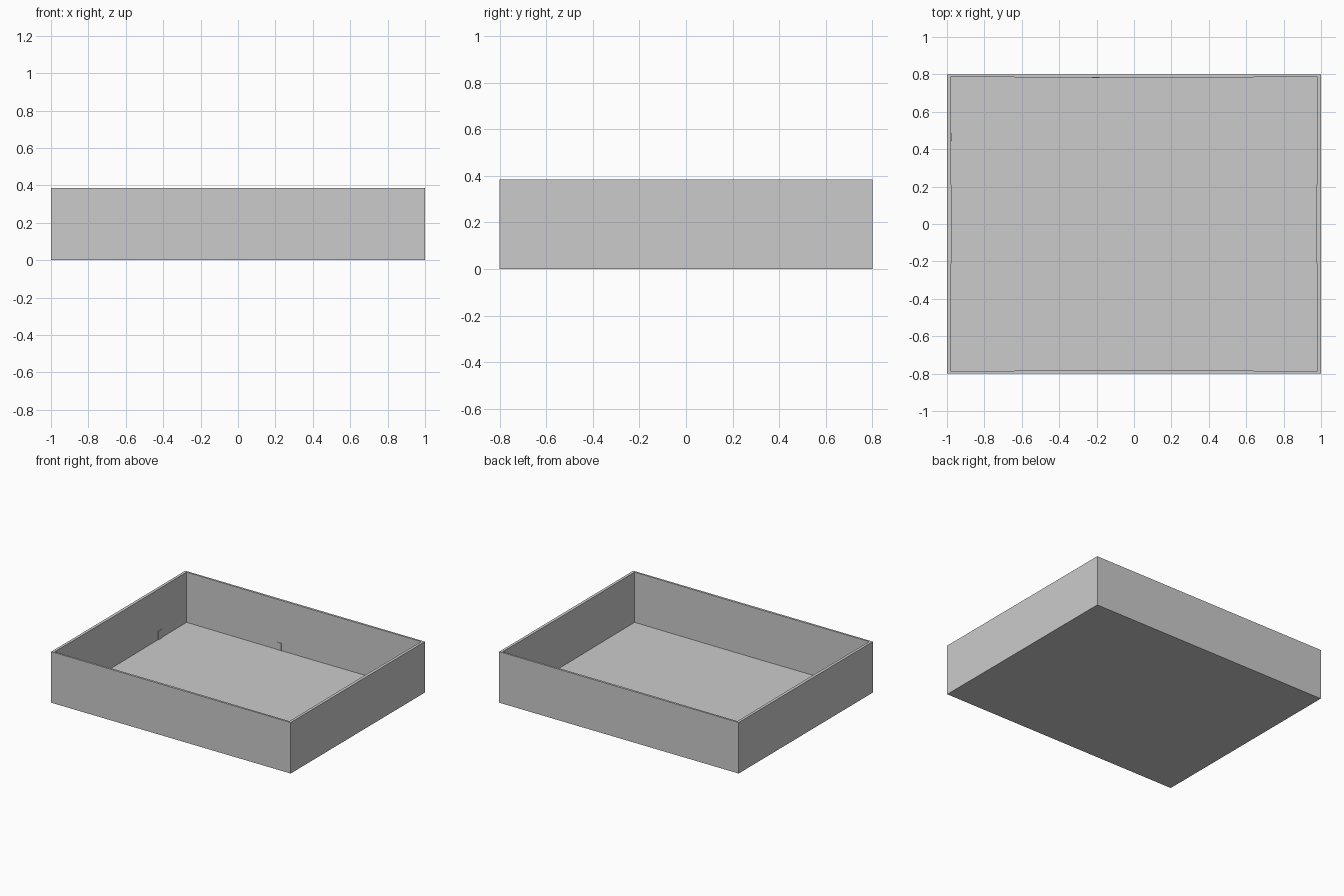
import bpy, bmesh

if "Cube" in bpy.data.objects:
    bpy.data.objects.remove(bpy.data.objects["Cube"])

W, D, H = 1.0, 0.8, 0.385      # half width, half depth, height
TX, TY, FLOOR = 0.02, 0.014, 0.006
BOW = 0.004                    # inner faces bulge slightly at mid-span


def ring(x, y, bow):
    """Rectangle with mid-side points, optionally bowed inward."""
    return [(-x, -y), (0, -y + bow), (x, -y), (x - bow, 0),
            (x, y), (0, y - bow), (-x, y), (-x + bow, 0)]


def link(name, bm):
    bmesh.ops.recalc_face_normals(bm, faces=bm.faces[:])
    me = bpy.data.meshes.new(name)
    bm.to_mesh(me)
    bm.free()
    ob = bpy.data.objects.new(name, me)
    bpy.context.collection.objects.link(ob)
    return ob


def box(name, lo, hi):
    bm = bmesh.new()
    bmesh.ops.create_cube(bm, size=1)
    for v in bm.verts:
        v.co = [(a + b) / 2 + c * (b - a) for a, b, c in zip(lo, hi, v.co)]
    return link(name, bm)


# Open tray: outer shell, rim, inner walls and floor
bm = bmesh.new()
outer, inner = ring(W, D, 0), ring(W - TX, D - TY, BOW)
loops = [[bm.verts.new((x, y, z)) for x, y in pts]
         for pts, z in ((outer, 0), (outer, H), (inner, H), (inner, FLOOR))]
for a, b in zip(loops, loops[1:]):
    for i in range(8):
        j = (i + 1) % 8
        bm.faces.new((a[i], a[j], b[j], b[i]))
bm.faces.new(loops[0])
bm.faces.new(loops[3])
tray = link("tray", bm)

# Slots at the foot of the back and left walls, filled with pale panels
white = bpy.data.materials.new("white")
white.diffuse_color = (1, 1, 1, 1)
white.use_nodes = True
white.node_tree.nodes["Principled BSDF"].inputs["Base Color"].default_value = white.diffuse_color
slots = {
    "back": ((-0.225, D - 0.03, FLOOR), (-0.185, D + 0.01, 0.062)),
    "left": ((-W - 0.01, 0.445, FLOOR), (-W + 0.03, 0.485, 0.07)),
}
panels = {
    "back": ((-0.225, D - 0.02, FLOOR), (-0.185, D, 0.062)),
    "left": ((-W, 0.445, FLOOR), (-W + 0.026, 0.485, 0.07)),
}
for side in slots:
    cutter = box(side + "_slot_cutter", *slots[side])
    cutter.hide_render = True
    cutter.hide_viewport = True
    mod = tray.modifiers.new(side + "_slot", "BOOLEAN")
    mod.object = cutter
    mod.operation = "DIFFERENCE"
    mod.solver = "EXACT"
    panel = box(side + "_panel", *panels[side])
    panel.data.materials.append(white)
